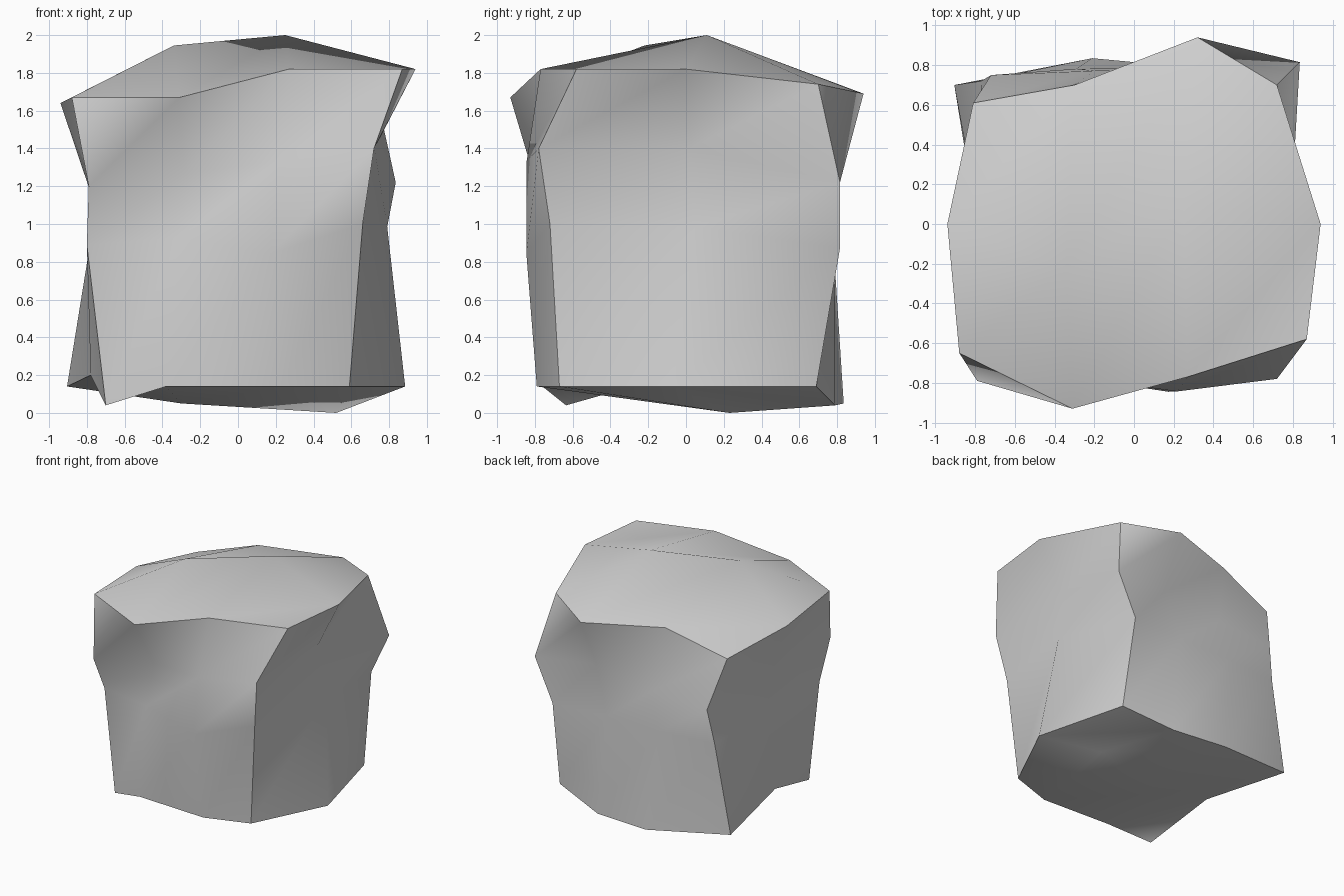
import bpy
import bmesh
from mathutils import Vector

default = bpy.data.objects.get("Cube")
if default:
    bpy.data.objects.remove(default, do_unlink=True)

# The block is a cage of cells: across, deep and high
ACROSS, DEEP, HIGH = 3, 2, 3
cage = {}


def lay(points, start, step):
    """Place points on the cage, walking from the start cell by the step."""
    for n, point in enumerate(points):
        key = tuple(s + n * d for s, d in zip(start, step))
        cage[key] = Vector(point)


# Upright corner edges, from the bottom to the top
up = (0, 0, 1)
lay([(-.70, -.635, .04), (-.80, -.63, .89), (-.79, -.79, 1.20), (-.88, -.65, 1.67)],
    (0, 0, 0), up)
lay([(.59, -.67, .14), (.66, -.72, 1.0), (.72, -.78, 1.40), (.87, -.58, 1.82)],
    (ACROSS, 0, 0), up)
lay([(-.905, .70, .14), (-.77, .72, .88), (-.72, .75, 1.16), (-.81, .61, 1.56)],
    (0, DEEP, 0), up)
lay([(.69, .69, .14), (.67, .815, .87), (.835, .815, 1.22), (.72, .70, 1.74)],
    (ACROSS, DEEP, 0), up)

# Bottom rows, from the front to the back
along = (1, 0, 0)
lay([(-.38, -.76, .14), (.23, -.79, .14)], (1, 0, 0), along)
lay([(-.78, -.07, .20), (-.30, -.02, .05), (.52, .23, 0), (.885, -.07, .14)],
    (0, 1, 0), along)
lay([(-.21, .835, .05), (.27, .79, .04)], (1, DEEP, 0), along)

# Top rows, from the front to the back
lay([(-.31, -.93, 1.67), (.27, -.77, 1.82)], (1, 0, HIGH), along)
lay([(-.94, 0, 1.64), (-.34, -.22, 1.945), (.25, .11, 2.0), (.94, 0, 1.82)],
    (0, 1, HIGH), along)
lay([(-.30, .70, 1.72), (.32, .94, 1.69)], (1, DEEP, HIGH), along)

# Walls: blend between the corner edges, then push along the wall's axis and lift
front_bumps = {(1, 1): (-.11, 0), (2, 1): (-.155, -.12),
               (1, 2): (.08, 0), (2, 2): (-.06, 0)}
back_bumps = {(1, 1): (.03, 0), (2, 2): (-.06, .06)}
left_bumps = {2: (-.03, 0)}
right_bumps = {1: (.125, .05), 2: (-.055, .09)}
for k in range(1, HIGH):
    for j, bumps in ((0, front_bumps), (DEEP, back_bumps)):
        for i in range(1, ACROSS):
            push, lift = bumps.get((i, k), (0, 0))
            spot = cage[0, j, k].lerp(cage[ACROSS, j, k], i / ACROSS)
            cage[i, j, k] = spot + Vector((0, push, lift))
    for i, bumps in ((0, left_bumps), (ACROSS, right_bumps)):
        push, lift = bumps.get(k, (0, 0))
        spot = cage[i, 0, k].lerp(cage[i, DEEP, k], .5)
        cage[i, 1, k] = spot + Vector((push, 0, lift))

# Skin every side of the cage, splitting each cell along its rising diagonal
bm = bmesh.new()
verts = {key: bm.verts.new(point) for key, point in cage.items()}
side_of = {}
size = (ACROSS, DEEP, HIGH)
for axis in range(3):
    a, b = (axis + 1) % 3, (axis + 2) % 3
    for level in (0, size[axis]):
        rising = (level > 0) != (axis == 1)
        for p in range(size[a]):
            for q in range(size[b]):
                ring = []
                for dp, dq in ((0, 0), (1, 0), (1, 1), (0, 1)):
                    key = [0, 0, 0]
                    key[axis], key[a], key[b] = level, p + dp, q + dq
                    ring.append(verts[tuple(key)])
                if not rising:
                    ring = ring[1:] + ring[:1]
                for corners in (ring[:3], [ring[0], ring[2], ring[3]]):
                    if level == 0:
                        corners.reverse()
                    face = bm.faces.new(corners)
                    face.smooth = True
                    side_of[face] = (axis, level)

# Smooth inside each side, sharp where two sides meet
for edge in bm.edges:
    first, second = edge.link_faces
    edge.smooth = side_of[first] == side_of[second]

mesh = bpy.data.meshes.new("stone_block")
bm.to_mesh(mesh)
bm.free()
stone_block = bpy.data.objects.new("stone_block", mesh)
bpy.context.collection.objects.link(stone_block)

# Plain stone colour
stone = bpy.data.materials.new("grey_stone")
stone.use_nodes = True
colour = (.64, .64, .64, 1)
stone.diffuse_color = colour
stone.node_tree.nodes["Principled BSDF"].inputs["Base Color"].default_value = colour
mesh.materials.append(stone)
